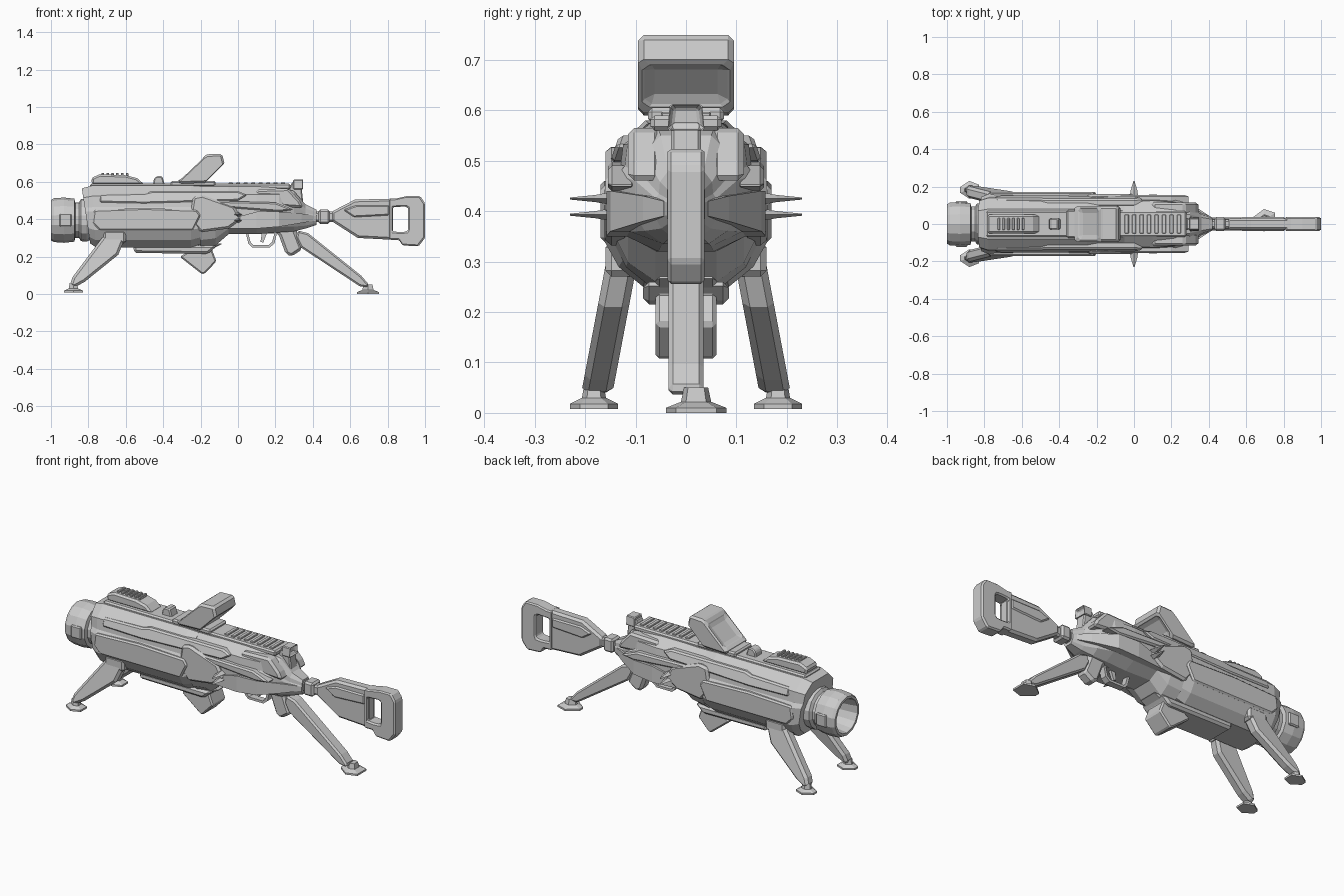
import bpy, bmesh, math
from mathutils import Vector


def finish(name, bm, bevel=0.0, mirror=False):
    bmesh.ops.recalc_face_normals(bm, faces=bm.faces)
    me = bpy.data.meshes.new(name)
    bm.to_mesh(me)
    bm.free()
    ob = bpy.data.objects.new(name, me)
    bpy.context.collection.objects.link(ob)
    if bevel:
        m = ob.modifiers.new("bevel", 'BEVEL')
        m.width, m.segments, m.limit_method = bevel, 1, 'ANGLE'
    if mirror:
        m = ob.modifiers.new("mirror", 'MIRROR')
        m.use_axis = (False, True, False)
        m.use_mirror_merge = False
    return ob


def loft(name, rings, bevel=0.0, mirror=False, closed=False, insets=()):
    """Skin a list of equal-length point rings; cap the ends unless closed."""
    bm = bmesh.new()
    vs = [[bm.verts.new(p) for p in r] for r in rings]
    n = len(rings[0])
    pairs = list(zip(vs, vs[1:])) + ([(vs[-1], vs[0])] if closed else [])
    for a, b in pairs:
        for i in range(n):
            j = (i + 1) % n
            bm.faces.new((a[i], a[j], b[j], b[i]))
    if not closed:
        bm.faces.new(vs[0])
        bm.faces.new(vs[-1])
    bmesh.ops.recalc_face_normals(bm, faces=bm.faces)
    for d, t, depth in insets:  # recess the face pointing along d
        bm.normal_update()
        f = max(bm.faces, key=lambda f: f.normal.dot(Vector(d).normalized()) + f.calc_area())
        bmesh.ops.inset_region(bm, faces=[f], thickness=t, depth=0)
        bmesh.ops.translate(bm, verts=f.verts[:], vec=f.normal * -depth)
    return finish(name, bm, bevel, mirror)


def prism(name, pts, y0, y1, bevel=0.0, mirror=False, slope=0.0, zref=0.0, **kw):
    """Side profile in x,z pushed from y0 to y1, leaning by slope along z."""
    rings = [[(x, y + slope * (z - zref), z) for x, z in pts] for y in (y0, y1)]
    return loft(name, rings, bevel, mirror, **kw)


def box(name, x0, x1, y0, y1, z0, z1, bevel=0.0, mirror=False):
    return prism(name, [(x0, z0), (x1, z0), (x1, z1), (x0, z1)], y0, y1, bevel, mirror)


def frame(name, outer, inner, w, bevel=0.0):
    """Flat ring with a hole, half-width w."""
    rings = [[(a[0], -w, a[1]), (a[0], w, a[1]), (b[0], w, b[1]), (b[0], -w, b[1])]
             for a, b in zip(outer, inner)]
    return loft(name, rings, bevel, closed=True)


def section(x, w, zb, zt, wt, wb, slant=0.0):
    h = zt - zb
    half = [(wb, 0), (w * .82, .12), (w, .28), (w, .58), (w * .9, .65), (w * .86, .83), (wt, 1)]
    half = [(y, t) for y, t in half]
    full = half + [(-y, t) for y, t in reversed(half)]
    return [(x - slant * t, y, zb + h * t) for y, t in full]


# main body shells
loft("front_housing", [section(-.79, .145, .27, .565, .07, .075, .045),
                       section(-.76, .163, .25, .58, .08, .085, .02),
                       section(-.25, .163, .25, .58, .08, .085),
                       section(-.19, .15, .27, .575, .075, .08)])
loft("receiver", [section(-.2, .145, .25, .575, .075, .07),
                  section(-.12, .14, .26, .575, .075, .06),
                  section(-.05, .14, .32, .575, .07, .06),
                  section(.1, .145, .32, .575, .07, .055),
                  section(.22, .135, .33, .575, .06, .05),
                  section(.3, .1, .335, .55, .05, .045),
                  section(.36, .06, .35, .48, .035, .03),
                  section(.42, .035, .37, .45, .025, .02)])

# hollow muzzle, turned around the x axis
prof = [(-.78, .1), (-.81, .115), (-.84, .112), (-.85, .095), (-.87, .095), (-.875, .115),
        (-.93, .121), (-.985, .117), (-1, .108), (-1, .094), (-.96, .088), (-.84, .075)]
loft("muzzle", [[(x, r * math.cos(math.tau * (i + .5) / 14), .395 + r * math.sin(math.tau * (i + .5) / 14))
                 for i in range(14)] for x, r in prof])
box("muzzle_block", -.955, -.89, .1, .122, .36, .43, .006, True)

# side armour and rails
prism("upper_side_panel", [(-.74, .535), (-.5, .54), (-.46, .55), (0, .55), (.05, .53), (0, .5), (-.5, .485), (-.74, .49)],
      .11, .15, .008, True, -.35, .5)
prism("front_side_plate", [(-.77, .45), (-.5, .46), (-.22, .45), (-.2, .42), (-.24, .34), (-.74, .34), (-.78, .38)],
      .13, .17, .008, True)
prism("middle_side_plate", [(-.24, .52), (-.19, .53), (-.02, .47), (.02, .4), (-.05, .35), (-.2, .33), (-.26, .4)],
      .11, .16, .012, True)
prism("receiver_rib", [(-.2, .5), (.2, .49), (.3, .45), (.22, .44), (-.16, .47)], .1, .155, .008, True)
loft("rear_side_fairing", [[(x, s * y, z) for s, y in ((1, y0), (1, y1)) for z in ((za, zb) if y == y0 else (zb, za))]
                           for x, y0, y1, za, zb in ((-.05, .1, .145, .35, .4), (.1, .1, .158, .35, .44),
                                                     (.22, .09, .15, .36, .44), (.34, .03, .085, .38, .43),
                                                     (.4, .01, .045, .39, .42))], 0, True)
prism("rear_upper_fairing", [(.1, .56), (.27, .565), (.33, .5), (.35, .46), (.2, .47), (.08, .5)],
      .05, .115, .012, True)
# pointed side levers
for n, z in (("upper", .425), ("lower", .393)):
    loft(n + "_side_lever", [[(-.024, .13, z), (0, .13, z - .016), (.024, .13, z), (0, .13, z + .016)],
                             [(-.018, .18, z), (0, .18, z - .007), (.018, .18, z), (0, .18, z + .007)],
                             [(-.003, .23, z), (0, .23, z - .002), (.003, .23, z), (0, .23, z + .002)]], 0, True)

# top rail with ribs
box("top_rail", -.79, .28, -.07, .07, .56, .59, .008)
for i in range(8):
    x = -.05 + i * .04
    box("rail_rib", x, x + .022, -.05, .05, .585, .597, .003)
prism("front_rail_base", [(-.78, .585), (-.785, .62), (-.74, .64), (-.6, .635), (-.54, .62), (-.5, .585)], -.05, .05, .01)
for i in range(6):
    x = -.73 + i * .026
    box("front_rail_rib", x, x + .014, -.032, .032, .63, .648, .003)
prism("rail_stud", [(-.455, .58), (-.45, .615), (-.435, .63), (-.405, .63), (-.39, .58)], -.03, .03, .006)
box("sight_mount", -.36, -.12, -.075, .075, .575, .605, .008)

# tilted sight with recessed front and back windows
prism("sight", [(-.325, .6), (-.31, .617), (-.185, .735), (-.165, .747), (-.085, .75), (-.07, .69), (-.165, .595), (-.3, .59)],
      -.095, .095, .012, insets=[((-1, 0, 1), .036, .015), ((1, 0, -1), .03, .02)])

# rear sight
prism("rear_sight_post", [(.27, .56), (.29, .6), (.34, .57), (.35, .48), (.28, .48)], -.03, .03, .006)
loft("rear_sight", [[(x, y, z) for y, z in ((-.037, .56), (.037, .56), (.032, .612), (-.032, .612))]
                    for x in (.295, .35)], .004, insets=[((1, 0, 0), .013, .02)])

# shoulder stock
box("stock_neck", .38, .55, -.024, .024, .385, .44, .01)
box("stock_hinge", .43, .49, -.038, .038, .375, .452, .01)
prism("stock_arm", [(.5, .44), (.625, .505), (.83, .51), (.83, .29), (.64, .3), (.5, .39)], -.03, .03, .012)
prism("stock_panel", [(.56, .45), (.63, .475), (.81, .475), (.81, .42), (.62, .41)], -.037, .037, .008)
frame("stock_frame",
      [(.81, .51), (.84, .51), (.9, .523), (.975, .523), (1, .485), (1, .3), (.965, .255), (.88, .26), (.86, .29), (.81, .29)],
      [(.825, .462), (.84, .465), (.89, .468), (.905, .465), (.91, .455), (.91, .35), (.905, .335), (.88, .332), (.86, .332), (.825, .335)],
      .037, .008)

# grip and trigger
prism("grip", [(.17, .37), (.22, .31), (.255, .215), (.285, .2), (.345, .24), (.31, .33), (.34, .38)], -.035, .035, .014)
frame("trigger_guard", [(.04, .335), (.055, .27), (.075, .25), (.17, .25), (.195, .27), (.21, .335)],
      [(.055, .325), (.068, .275), (.08, .263), (.165, .263), (.182, .278), (.195, .325)], .018)
prism("trigger", [(.13, .34), (.12, .28), (.135, .275), (.16, .34)], -.008, .008)

# belly plate and slanted magazine
prism("belly_plate", [(-.56, .26), (-.555, .22), (-.16, .215), (-.11, .26)], -.085, .085, .012)
prism("magazine", [(-.2, .27), (-.31, .2), (-.3, .19), (-.195, .108), (-.18, .107), (-.115, .175), (-.14, .24), (-.08, .27)],
      -.06, .06, .012)

# front legs and feet
prism("front_leg", [(-.63, .33), (-.72, .31), (-.885, .09), (-.9, .045), (-.875, .035), (-.82, .065), (-.64, .21), (-.6, .31)],
      .1, .162, .014, True, -.19, .28)
box("front_leg_joint", -.72, -.6, .08, .16, .27, .34, .012, True)


def foot(name, x0, x1, y0, y1, z, mirror):
    cx, cy = (x0 + x1) / 2, (y0 + y1) / 2
    plan = [(x0, cy - .015), (cx, y0), (x1, y0 + .02), (x1, y1 - .02), (cx, y1), (x0, cy + .015)]
    loft(name, [[(cx + (x - cx) * s, cy + (y - cy) * s, h) for x, y in plan]
                for s, h in ((1, z), (1, z + .01), (.5, z + .022), (.4, z + .05))], 0, mirror)


foot("front_foot", -.93, -.83, .135, .23, .008, True)

# single rear leg and foot
prism("rear_leg", [(.32, .34), (.375, .325), (.66, .097), (.7, .05), (.69, .035), (.65, .042), (.335, .25), (.31, .3)],
      -.035, .035, .014)
foot("rear_foot", .635, .755, -.04, .08, 0, False)
